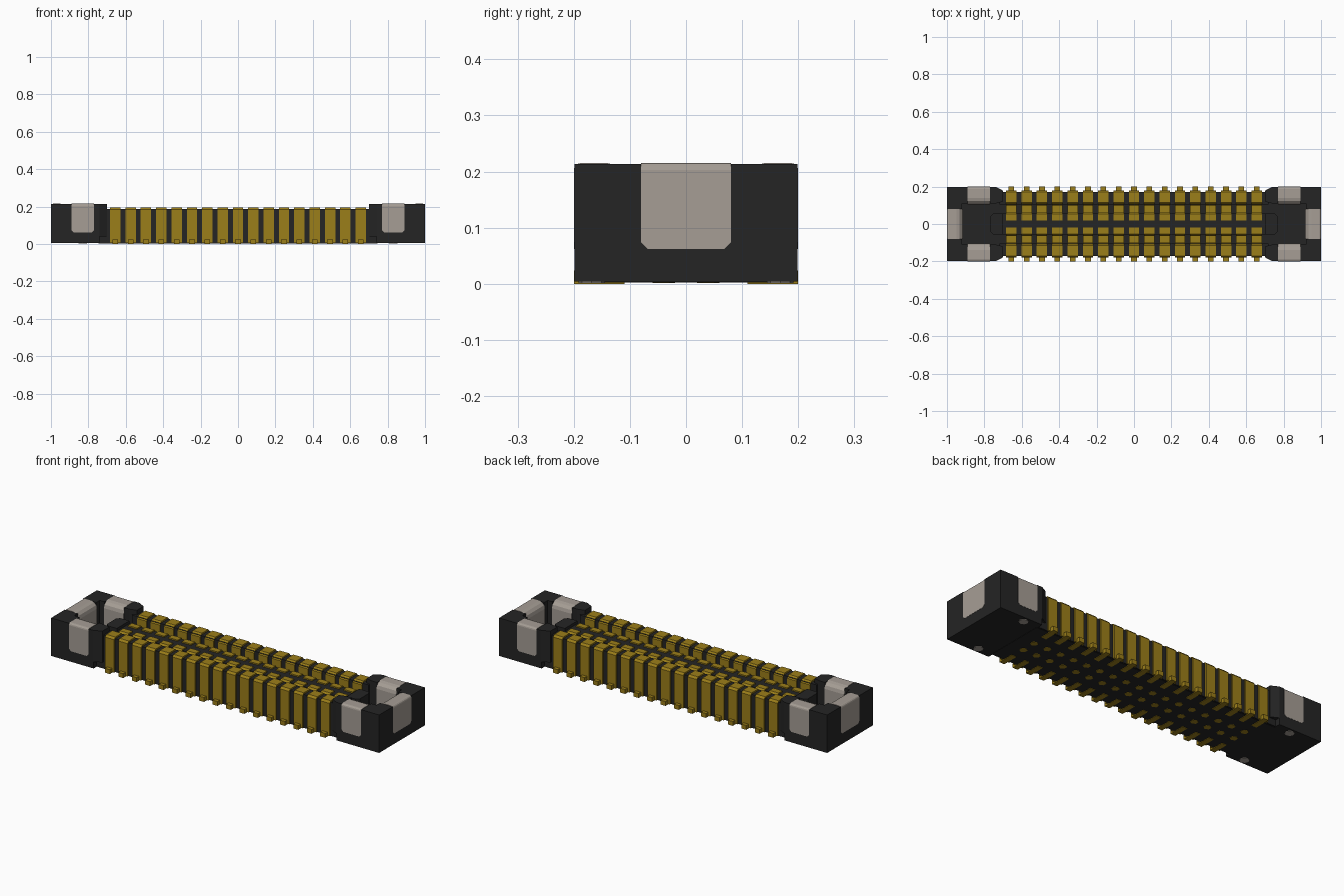
import bpy, bmesh
from mathutils import Vector

old = bpy.data.objects.get("Cube")
if old:
    bpy.data.objects.remove(old)


def material(name, rgb):
    m = bpy.data.materials.new(name)
    m.use_nodes = True
    m.diffuse_color = (*rgb, 1)
    m.node_tree.nodes["Principled BSDF"].inputs["Base Color"].default_value = (*rgb, 1)
    return m


BLACK = material("black plastic", (0.018, 0.018, 0.018))
GOLD = material("gold plating", (0.33, 0.21, 0.01))
METAL = material("warm grey metal", (0.38, 0.34, 0.30))


def finish(bm, name, mat):
    bmesh.ops.recalc_face_normals(bm, faces=bm.faces)
    mesh = bpy.data.meshes.new(name)
    bm.to_mesh(mesh)
    bm.free()
    mesh.materials.append(mat)
    ob = bpy.data.objects.new(name, mesh)
    bpy.context.collection.objects.link(ob)
    return ob


def extrude(bm, points, depth):
    """Prism from a closed outline swept along a vector."""
    face = bm.faces.new([bm.verts.new(p) for p in points])
    new = bmesh.ops.extrude_face_region(bm, geom=[face])["geom"]
    bmesh.ops.translate(bm, vec=Vector(depth),
                        verts=[v for v in new if isinstance(v, bmesh.types.BMVert)])


def add_box(bm, x0, x1, y0, y1, z0, z1):
    extrude(bm, [(x0, y0, z0), (x1, y0, z0), (x1, y1, z0), (x0, y1, z0)], (0, 0, z1 - z0))


def box(name, mat, *bounds):
    bm = bmesh.new()
    add_box(bm, *bounds)
    return finish(bm, name, mat)


BASE, FLOOR, TOP = 0.004, 0.05, 0.213
PITCH, COUNT = 0.082, 17
XS = [(i - (COUNT - 1) / 2) * PITCH for i in range(COUNT)]


def plate(name, at, along, inward, half, depth, rounded):
    """Clip over a wall: cut lower corners, optionally eased top edges."""
    at, along, inward = Vector(at), Vector(along), Vector(inward)
    low, cut = 0.062, 0.012
    outline = [(-half + cut, low), (half - cut, low), (half, low + cut),
               (half, TOP + 0.002), (-half, TOP + 0.002), (-half, low + cut)]
    bm = bmesh.new()
    extrude(bm, [at + along * u + Vector((0, 0, z)) for u, z in outline], inward * depth)
    if rounded:
        def top_edge(inner):
            level = (at + inward * (depth if inner else 0)).dot(inward)
            return [e for e in bm.edges if all(
                v.co.z > TOP and abs(v.co.dot(inward) - level) < 1e-4 for v in e.verts)]
        for inner, size in ((False, 0.012), (True, 0.035)):
            bmesh.ops.bevel(bm, geom=top_edge(inner), offset=size, segments=3,
                            profile=0.5, affect="EDGES")
    return finish(bm, name, METAL)


# Housing ends with clip plates let into the walls
half_outline = [(0.70, 0.12), (0.70, 0.178), (0.74, 0.199), (0.999, 0.199)]
for side, s in (("left", 1), ("right", -1)):
    outline = half_outline + [(x, -y) for x, y in reversed(half_outline)]
    outline += [(0.74, -0.11), (0.92, -0.11), (0.92, 0.11), (0.74, 0.11)]
    bm = bmesh.new()
    extrude(bm, [(s * x, y, FLOOR - 0.01) for x, y in outline], (0, 0, TOP - FLOOR + 0.01))
    frame = finish(bm, side + "_end_frame", BLACK)

    clips = [("end_clip", (s, 0, 0), (0, 1, 0), (-s, 0, 0), 0.08, 0.085)]
    for row, t in (("back", 1), ("front", -1)):
        clips.append((row + "_clip", (s * 0.83, t * 0.2, 0), (1, 0, 0), (0, -t, 0), 0.06, 0.095))
    for label, *spec in clips:
        cutter = plate("cutter", *spec, False)
        cutter.hide_render = True
        mod = frame.modifiers.new("notch", "BOOLEAN")
        mod.operation, mod.solver, mod.object = "DIFFERENCE", "EXACT", cutter
        bpy.context.view_layer.objects.active = frame
        bpy.ops.object.modifier_apply(modifier=mod.name)
        bpy.data.objects.remove(cutter)
        plate(side + "_" + label, *spec, True)

    # Pocket floor, and the octagonal feet beneath it
    x0, x1 = sorted((s * 0.74, s * 0.999))
    box(side + "_end_floor", BLACK, x0, x1, -0.199, 0.199, BASE, FLOOR)
    bm = bmesh.new()
    for t in (-1, 1):
        new = bmesh.ops.create_cone(bm, cap_ends=True, segments=8, radius1=0.024,
                                    radius2=0.024, depth=0.01)["verts"]
        bmesh.ops.translate(bm, verts=new, vec=(s * 0.83, t * 0.168, 0.006))
    finish(bm, side + "_feet", METAL)

    # Rounded end of the central island
    bm = bmesh.new()
    extrude(bm, [(s * x, y, FLOOR - 0.01) for x, y in
                 [(0.70, -0.055), (0.755, -0.055), (0.77, -0.04),
                  (0.77, 0.04), (0.755, 0.055), (0.70, 0.055)]], (0, 0, 0.14))
    finish(bm, side + "_island_end", BLACK)

# Middle of the housing: floor, island and long walls
box("middle_floor", BLACK, -0.745, 0.745, -0.172, 0.172, BASE, FLOOR)
box("island", BLACK, -0.71, 0.71, -0.055, 0.055, FLOOR - 0.01, 0.165)
for row, t in (("back", 1), ("front", -1)):
    y0, y1 = sorted((t * 0.105, t * 0.172))
    box(row + "_wall", BLACK, -0.72, 0.72, y0, y1, FLOOR - 0.01, 0.188)

# Contacts: hooked over the wall, through the groove, up the island
section = [(0.18, 0.004), (0.18, 0.185), (0.17, 0.196), (0.115, 0.196), (0.1, 0.18),
           (0.1, 0.06), (0.064, 0.06), (0.064, 0.16), (0.054, 0.172), (0.02, 0.172),
           (0.02, 0.006), (0.1, 0.006)]
WIDTH, TAIL = 0.056, 0.03
for row, t in (("back", 1), ("front", -1)):
    hooks, tails, pads = bmesh.new(), bmesh.new(), bmesh.new()
    for x in XS:
        extrude(hooks, [(x - WIDTH / 2, t * y, z) for y, z in section], (WIDTH, 0, 0))
        y0, y1 = sorted((t * 0.11, t * 0.2))
        add_box(tails, x - TAIL / 2, x + TAIL / 2, y0, y1, 0, 0.024)
        new = bmesh.ops.create_cone(pads, cap_ends=True, segments=6, radius1=0.02,
                                    radius2=0.02, depth=0.01)["verts"]
        bmesh.ops.translate(pads, verts=new, vec=(x, t * 0.04, 0.006))
    finish(hooks, row + "_contacts", GOLD)
    finish(tails, row + "_solder_tails", GOLD)
    finish(pads, row + "_underside_pads", GOLD)

# Black underside skin between the contact feet
box("underside", BLACK, -0.745, 0.745, -0.165, 0.165, 0.0025, 0.01)
